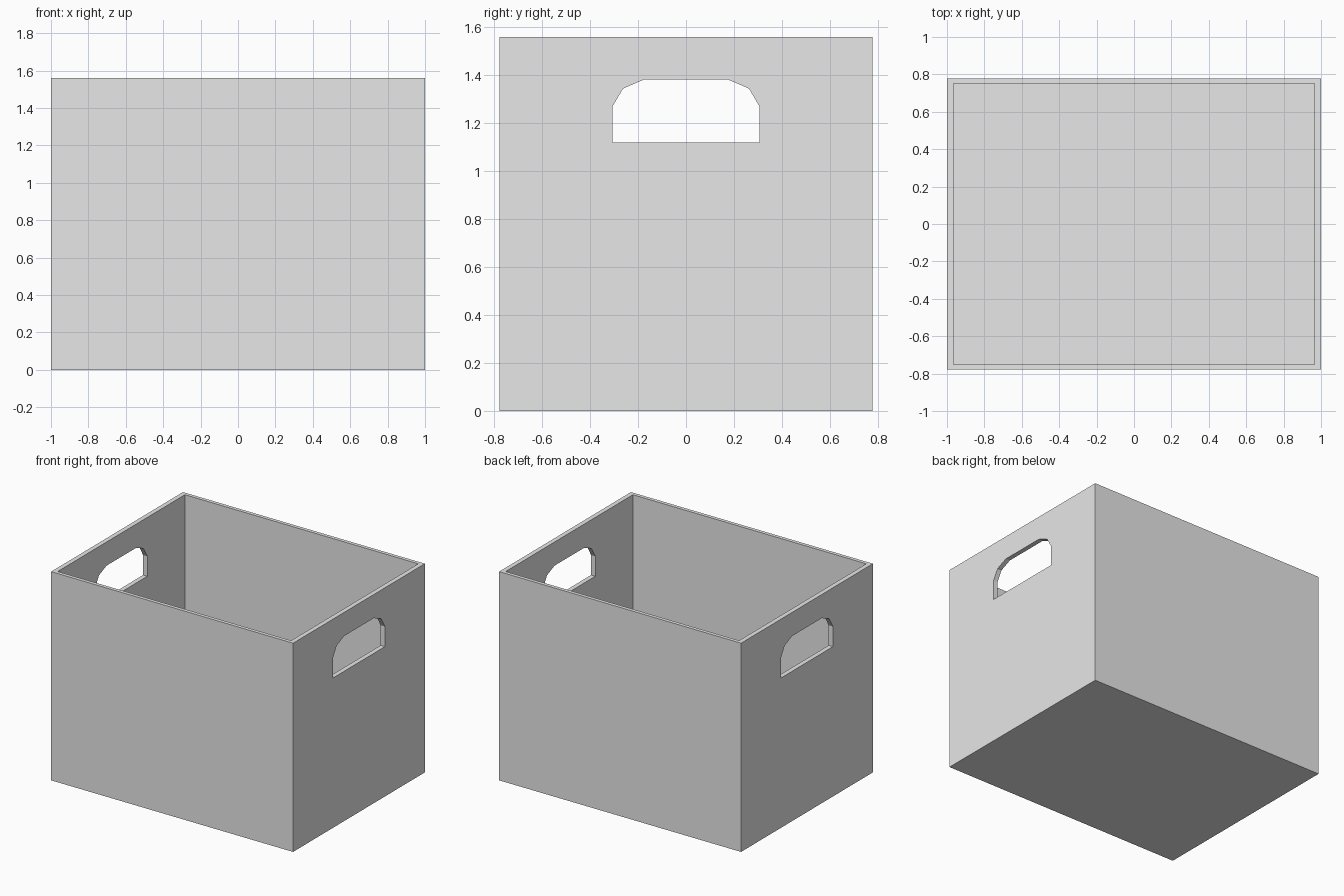
import bpy
import bmesh

cube = bpy.data.objects.get("Cube")
if cube:
    bpy.data.objects.remove(cube, do_unlink=True)

LENGTH, DEPTH, HEIGHT = 2.0, 1.556, 1.56
WALL_X, WALL_Y, FLOOR = 0.035, 0.027, 0.03

grey = bpy.data.materials.new("light_grey")
grey.use_nodes = True
colour = (0.8, 0.8, 0.8, 1)
grey.diffuse_color = colour
grey.node_tree.nodes["Principled BSDF"].inputs["Base Color"].default_value = colour


def prism(name, profile, x0, x1):
    """Extrude a closed (y, z) profile along x."""
    bm = bmesh.new()
    face = bm.faces.new([bm.verts.new((x0, y, z)) for y, z in profile])
    extruded = bmesh.ops.extrude_face_region(bm, geom=[face])["geom"]
    moved = [v for v in extruded if isinstance(v, bmesh.types.BMVert)]
    bmesh.ops.translate(bm, verts=moved, vec=(x1 - x0, 0, 0))
    bmesh.ops.recalc_face_normals(bm, faces=bm.faces)
    mesh = bpy.data.meshes.new(name)
    bm.to_mesh(mesh)
    bm.free()
    mesh.materials.append(grey)
    obj = bpy.data.objects.new(name, mesh)
    bpy.context.collection.objects.link(obj)
    return obj


def rectangle(half, z0, z1):
    return [(-half, z0), (half, z0), (half, z1), (-half, z1)]


def cut(target, cutter):
    """Subtract the cutter, apply the result and remove the cutter."""
    cutter.hide_render = True
    mod = target.modifiers.new("cut", 'BOOLEAN')
    mod.operation = 'DIFFERENCE'
    mod.solver = 'EXACT'
    mod.object = cutter
    bpy.context.view_layer.objects.active = target
    bpy.ops.object.modifier_apply(modifier=mod.name)
    bpy.data.objects.remove(cutter, do_unlink=True)


# Outer shell
crate = prism("storage_box", rectangle(DEPTH / 2, 0, HEIGHT), -LENGTH / 2, LENGTH / 2)

# Open cavity
inner_x = LENGTH / 2 - WALL_X
cut(crate, prism("cavity_cutter", rectangle(DEPTH / 2 - WALL_Y, FLOOR, HEIGHT + 0.2),
                 -inner_x, inner_x))

# Hand holes through both end walls
half = [(0.307, 1.12), (0.307, 1.27), (0.263, 1.345), (0.175, 1.383)]
hole = half + [(-y, z) for y, z in reversed(half)]
cut(crate, prism("handle_cutter", hole, -LENGTH, LENGTH))
